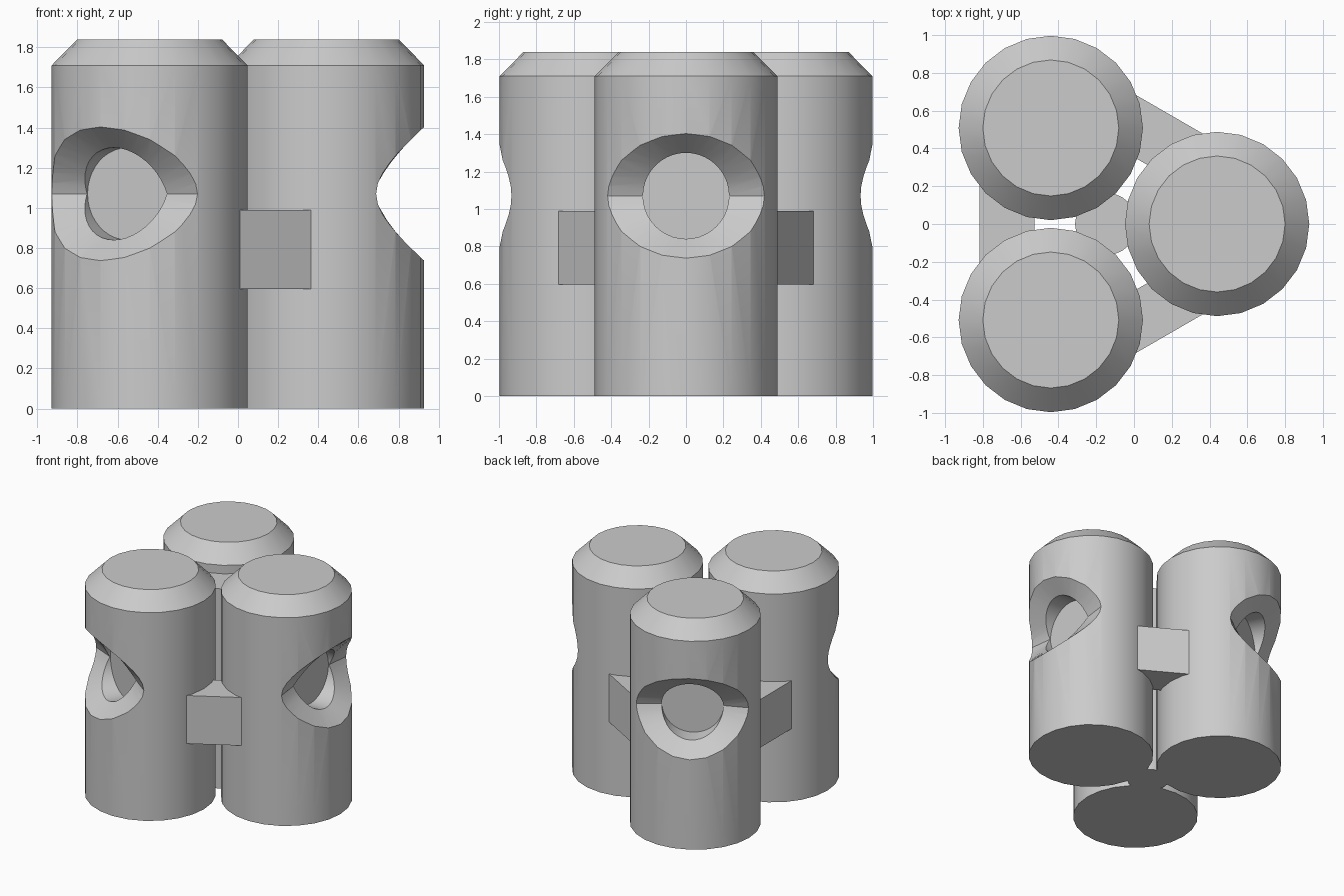
import bpy, bmesh
from math import sin, cos, pi, sqrt, radians

if "Cube" in bpy.data.objects:
    bpy.data.objects.remove(bpy.data.objects["Cube"])

CX = -0.147          # x of the three-fold axis
R = 0.488            # post radius
OUT = 0.587          # post distance from the axis
ZH = 1.07            # height of the socket centre


def loft(name, rings):
    """Closed solid through a list of equally long rings of points."""
    bm = bmesh.new()
    vs = [[bm.verts.new(p) for p in ring] for ring in rings]
    n = len(vs[0])
    for a, b in zip(vs, vs[1:]):
        for i in range(n):
            j = (i + 1) % n
            bm.faces.new((a[i], a[j], b[j], b[i]))
    bm.faces.new(vs[0][::-1])
    bm.faces.new(vs[-1])
    bmesh.ops.recalc_face_normals(bm, faces=bm.faces)
    me = bpy.data.meshes.new(name)
    bm.to_mesh(me)
    bm.free()
    ob = bpy.data.objects.new(name, me)
    bpy.context.collection.objects.link(ob)
    return ob


def circle(r, z, x=0, n=24):
    return [(x + r * cos(2 * pi * i / n), r * sin(2 * pi * i / n), z) for i in range(n)]


def select(ob):
    bpy.ops.object.select_all(action='DESELECT')
    ob.select_set(True)
    bpy.context.view_layer.objects.active = ob


# post with chamfered top
post = loft("post_1", [circle(R, 0, OUT), circle(R, 1.71, OUT), circle(0.36, 1.84, OUT)])

# socket cutter: flat floor, straight bore, then a saddle-shaped countersink
floor, bore, rim, flare, cap = [], [], [], [], []
for i in range(40):
    c, s = cos(2 * pi * i / 40), sin(2 * pi * i / 40)
    p = (OUT + 0.225 + 0.135 * abs(s), 0.23 * c, ZH + 0.23 * s)
    q = (OUT + sqrt(R * R - (0.42 * c) ** 2), 0.42 * c, ZH + 0.333 * s)
    e = tuple(b + 0.3 * (b - a) for a, b in zip(p, q))
    floor.append((OUT + 0.22, p[1], p[2]))
    bore.append(p)
    rim.append(q)
    flare.append(e)
    cap.append((OUT + 0.8, e[1], e[2]))
cutter = loft("socket_cutter", [floor, bore, rim, flare, cap])
cutter.hide_render = True

mod = post.modifiers.new("socket", 'BOOLEAN')
mod.operation = 'DIFFERENCE'
mod.solver = 'EXACT'
mod.object = cutter
select(post)
bpy.ops.object.modifier_apply(modifier=mod.name)
bpy.data.objects.remove(cutter)
bpy.ops.object.shade_smooth_by_angle(angle=radians(30))

# bridge block joining two neighbouring posts
bridge = loft("bridge_1", [[(x, y, z) for x, y in
              ((0.38, -0.3), (0.67, -0.3), (0.67, 0.3), (0.38, 0.3))] for z in (0.595, 0.99)])

# three-fold repeat around the axis
for base, start in ((post, 0), (bridge, pi / 3)):
    for k in range(3):
        ob = base
        if k:
            ob = base.copy()
            ob.data = base.data.copy()
            ob.name = base.name.replace("_1", f"_{k + 1}")
            bpy.context.collection.objects.link(ob)
        ob.location.x = CX
        ob.rotation_euler.z = start + k * 2 * pi / 3

# thin rod filling the gap in the middle
rod = loft("core_rod", [circle(0.165, 0), circle(0.165, 1.64)])
rod.location.x = CX
select(rod)
bpy.ops.object.shade_smooth_by_angle(angle=radians(30))
